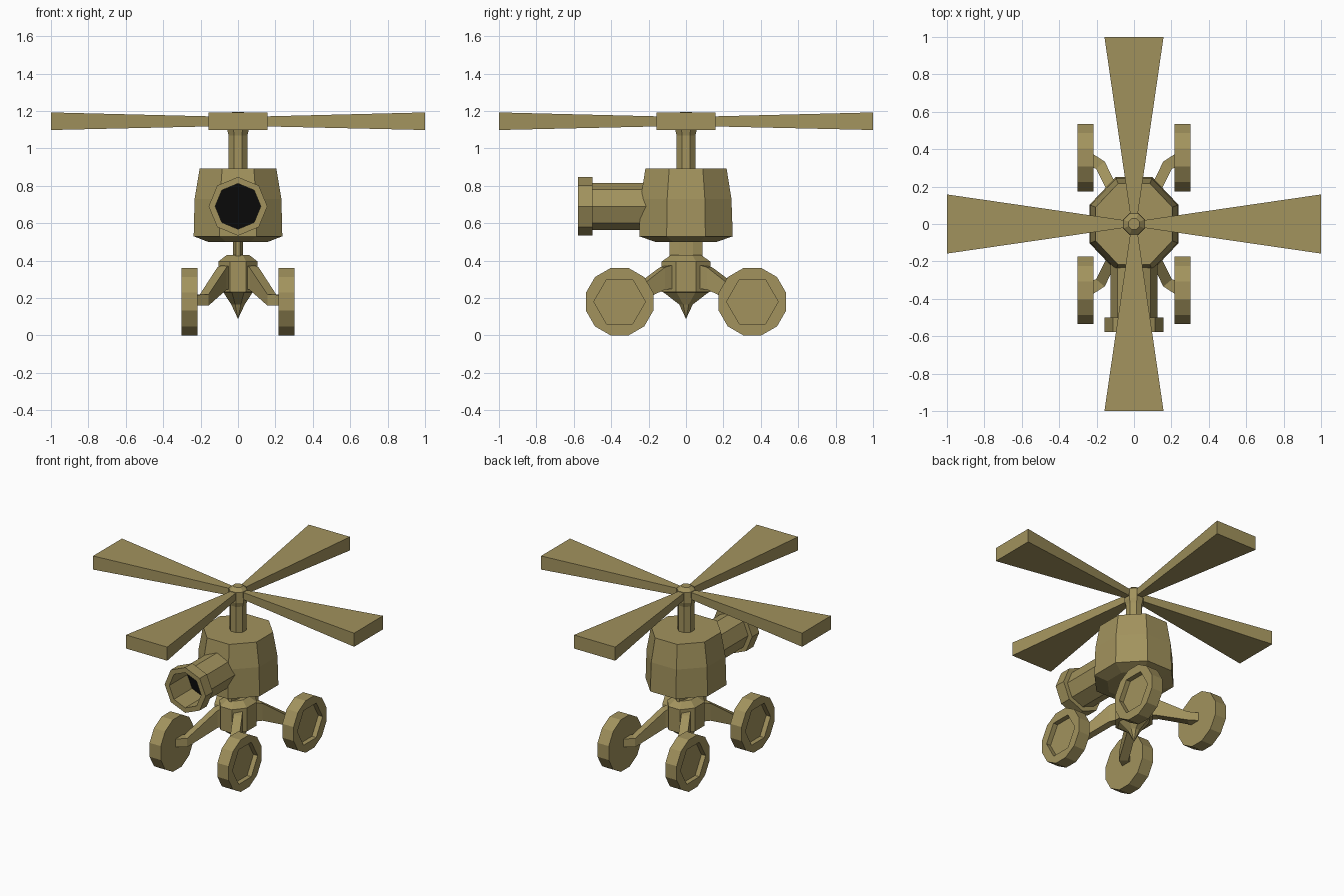
import bpy, bmesh, math
from mathutils import Vector

if "Cube" in bpy.data.objects:
    bpy.data.objects.remove(bpy.data.objects["Cube"])


def material(name, rgb):
    m = bpy.data.materials.new(name)
    m.diffuse_color = (*rgb, 1)
    m.use_nodes = True
    m.node_tree.nodes["Principled BSDF"].inputs["Base Color"].default_value = m.diffuse_color
    return m


OLIVE = material("olive tan", (0.36, 0.29, 0.11))
BLACK = material("black", (0.003, 0.003, 0.003))


def finish(name, bm, mat=OLIVE, recalc=True):
    if recalc:
        bmesh.ops.recalc_face_normals(bm, faces=bm.faces)
    me = bpy.data.meshes.new(name)
    bm.to_mesh(me)
    bm.free()
    me.materials.append(mat)
    ob = bpy.data.objects.new(name, me)
    bpy.context.collection.objects.link(ob)
    return ob


def loft(name, rings, closed=False):
    """Skin equal-sized rings of points; cap the ends, or join last to first."""
    bm = bmesh.new()
    vs = [[bm.verts.new(p) for p in r] for r in rings]
    n = len(vs[0])
    pairs = list(zip(vs, vs[1:])) + ([(vs[-1], vs[0])] if closed else [])
    for a, b in pairs:
        for i in range(n):
            j = (i + 1) % n
            bm.faces.new((a[i], a[j], b[j], b[i]))
    if not closed:
        bm.faces.new(vs[0])
        bm.faces.new(vs[-1])
    bmesh.ops.remove_doubles(bm, verts=bm.verts, dist=1e-5)
    return finish(name, bm)


def octagon(z, ax, ay):
    """Flat-sided octagon with half widths ax and ay."""
    k = 1 / math.cos(math.pi / 8)
    ang = [math.pi / 8 + i * math.pi / 4 for i in range(8)]
    return [(ax * k * math.cos(a), ay * k * math.sin(a), z) for a in ang]


def stack(name, profile):
    return loft(name, [octagon(*p) for p in profile])


# Body, neck, lower hub with pointed tip, rotor mast
stack("body", [(0.5, 0.16, 0.165), (0.53, 0.237, 0.25),
               (0.73, 0.232, 0.243), (0.892, 0.205, 0.217)])
stack("neck", [(0.42, 0.028, 0.088), (0.51, 0.028, 0.088)])
stack("undercarriage_hub", [(0.09, 0.001, 0.001), (0.165, 0.036, 0.036),
                            (0.23, 0.078, 0.12), (0.232, 0.105, 0.13),
                            (0.395, 0.105, 0.13), (0.43, 0.06, 0.08)])
stack("rotor_mast", [(0.88, 0.05, 0.05), (1.07, 0.05, 0.05), (1.1, 0.058, 0.058),
                     (1.172, 0.055, 0.055), (1.195, 0.03, 0.03)])

# Four flared rotor blades
for k in range(4):
    c, s = [(1, 0), (0, 1), (-1, 0), (0, -1)][k]
    rings = []
    for r, w, z0, z1 in [(0.03, 0.017, 1.12, 1.168), (1.0, 0.158, 1.098, 1.192)]:
        rings.append([(r * c - t * s, r * s + t * c, z)
                      for t, z in ((-w, z0), (w, z0), (w, z1), (-w, z1))])
    loft("rotor_blade", rings)

# Hollow barrel with a wider muzzle
BARREL_Z = 0.69


def barrel_ring(y, r):
    return [(r * math.cos(i * math.pi / 4), y, BARREL_Z + r * math.sin(i * math.pi / 4))
            for i in range(8)]


loft("barrel", [barrel_ring(y, r) for y, r in
                [(-0.36, 0.122), (-0.578, 0.122), (-0.578, 0.157), (-0.5, 0.157),
                 (-0.5, 0.126), (-0.18, 0.126)]], closed=True)
bm = bmesh.new()
bm.faces.new([bm.verts.new(p) for p in barrel_ring(-0.38, 0.124)])
finish("bore", bm, BLACK, recalc=False)


# Twelve-sided wheels with a hexagonal recess on the outer side
def wheel(sx, cy):
    cz, x_in, x_out, x_rec = 0.18, 0.217 * sx, 0.303 * sx, 0.27 * sx
    bm = bmesh.new()

    def ring(n, x, r, off):
        ang = [off + i * math.tau / n for i in range(n)]
        return [bm.verts.new((x, cy + r * math.cos(a), cz + r * math.sin(a))) for a in ang]

    def loop(vs):
        return [bm.edges.get((a, b)) or bm.edges.new((a, b))
                for a, b in zip(vs, vs[1:] + vs[:1])]

    r = 0.18 / math.cos(math.pi / 12)
    inner = ring(12, x_in, r, math.pi / 12)
    outer = ring(12, x_out, r, math.pi / 12)
    lip = ring(6, x_out, 0.138, 0)
    floor = ring(6, x_rec, 0.138, 0)
    bm.faces.new(inner)
    bm.faces.new(floor)
    for a, b in ((inner, outer), (lip, floor)):
        for i in range(len(a)):
            j = (i + 1) % len(a)
            bm.faces.new((a[i], a[j], b[j], b[i]))
    # flat rim between the twelve-gon and the hexagon
    for i in range(6):
        h0, h1 = lip[i], lip[(i + 1) % 6]
        a, b, c = outer[2 * i - 1], outer[2 * i], outer[2 * i + 1]
        bm.faces.new((a, b, h0))
        bm.faces.new((b, c, h1, h0))
    finish("wheel", bm)


# Bent, tapered wheel arms
def arm(sx, sy):
    rings = []
    for p, d, w, h in [((0.05, 0.07, 0.315), (0.13, 0.24), 0.03, 0.065),
                       ((0.085, 0.125, 0.305), (0.13, 0.24), 0.028, 0.06),
                       ((0.18, 0.315, 0.19), (0.13, 0.16), 0.03, 0.03),
                       ((0.225, 0.34, 0.188), (1, 0), 0.038, 0.028)]:
        side = Vector((-d[1], d[0], 0)).normalized() * w
        up = Vector((0, 0, h))
        pts = [Vector(p) + a * side + b * up
               for a, b in ((-1, -1), (1, -1), (1, 1), (-1, 1))]
        rings.append([(q.x * sx, q.y * sy, q.z) for q in pts])
    loft("wheel_arm", rings)


for sx in (-1, 1):
    for sy in (-1, 1):
        wheel(sx, 0.355 * sy)
        arm(sx, sy)
